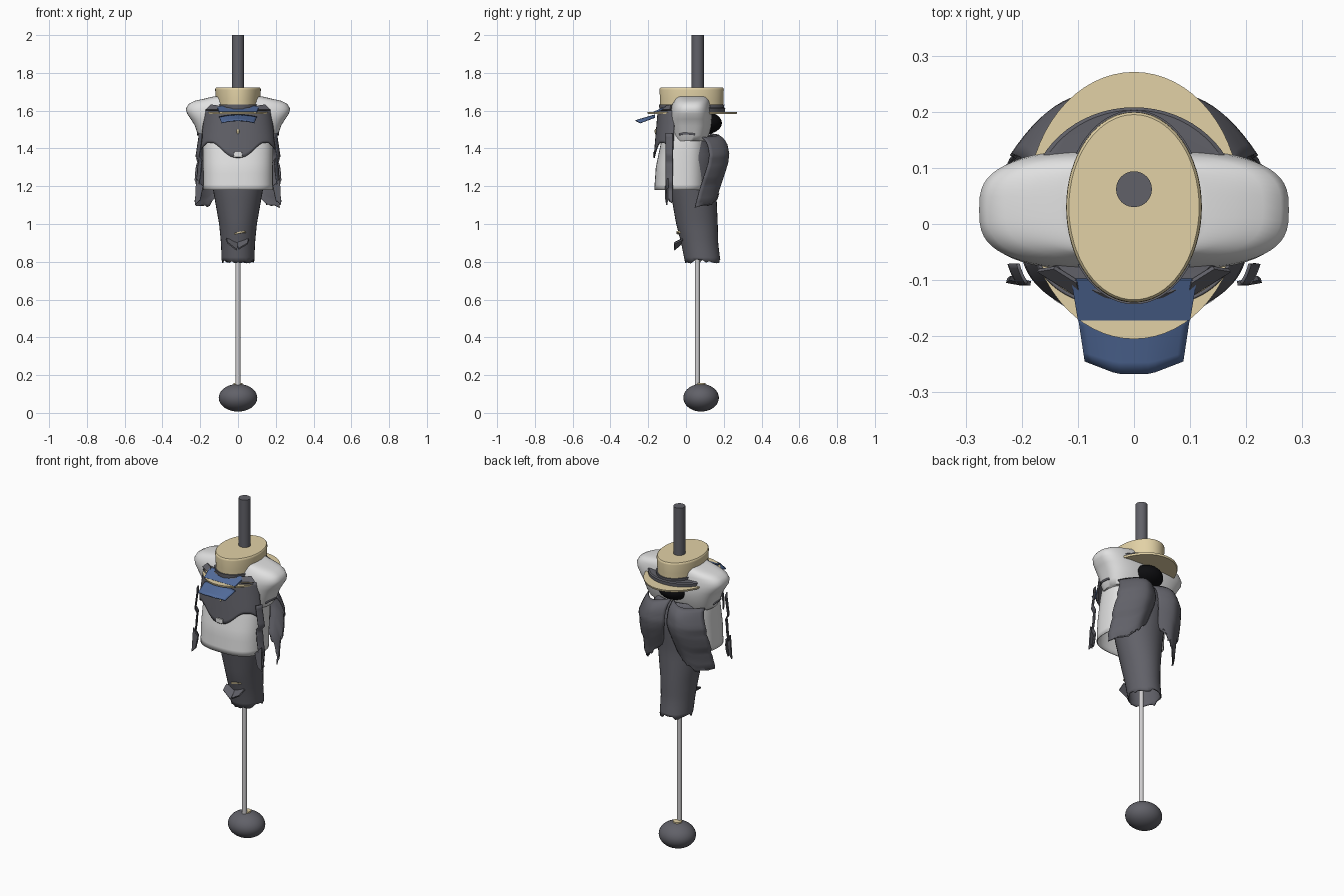
import bpy, bmesh, math, random
from math import sin, cos, pi, radians

random.seed(4)
cube = bpy.data.objects.get("Cube")
if cube:
    bpy.data.objects.remove(cube, do_unlink=True)


def material(name, rgb):
    m = bpy.data.materials.new(name)
    m.use_nodes = True
    m.diffuse_color = (*rgb, 1)
    m.node_tree.nodes["Principled BSDF"].inputs["Base Color"].default_value = (*rgb, 1)
    return m


DARK = material("charcoal cloth", (0.12, 0.12, 0.14))
WHITE = material("white cloth", (0.75, 0.75, 0.75))
TAN = material("straw tan", (0.76, 0.64, 0.38))
BLUE = material("visor blue", (0.085, 0.15, 0.33))
STEEL = material("light grey metal", (0.63, 0.62, 0.63))
BLACK = material("black", (0.004, 0.004, 0.005))


def finish(name, bm, mat, thick=0, angle=40):
    bmesh.ops.recalc_face_normals(bm, faces=bm.faces)
    me = bpy.data.meshes.new(name)
    bm.to_mesh(me)
    bm.free()
    me.materials.append(mat)
    ob = bpy.data.objects.new(name, me)
    bpy.context.collection.objects.link(ob)
    if thick:
        mod = ob.modifiers.new("thickness", 'SOLIDIFY')
        mod.thickness = thick
    if angle:
        bpy.ops.object.select_all(action='DESELECT')
        bpy.context.view_layer.objects.active = ob
        ob.select_set(True)
        bpy.ops.object.shade_smooth_by_angle(angle=radians(angle))
    return ob


def blend(rows, z):
    """Interpolate rows sorted by their first value."""
    if z <= rows[0][0]:
        return rows[0][1:]
    for a, b in zip(rows, rows[1:]):
        if z <= b[0]:
            t = (z - a[0]) / (b[0] - a[0])
            return [p + (q - p) * t for p, q in zip(a[1:], b[1:])]
    return rows[-1][1:]


def oval(a, rx, ry, cy, power=2):
    """Point on a superellipse; angle zero faces the front."""
    s, c = sin(a), -cos(a)
    e = 2 / power
    return (math.copysign(abs(s) ** e, s) * rx,
            cy + math.copysign(abs(c) ** e, c) * ry)


def loft(name, rows, mat, power=2, n=48, angle=40):
    """Closed rings of (z, centre y, x radius, y radius)."""
    bm = bmesh.new()
    rings = []
    for z, cy, rx, ry in rows:
        rings.append([bm.verts.new((*oval(2 * pi * i / n, rx, ry, cy, power), z)) for i in range(n)])
    for a, b in zip(rings, rings[1:]):
        for i in range(n):
            j = (i + 1) % n
            bm.faces.new((a[i], a[j], b[j], b[i]))
    bm.faces.new(rings[0])
    bm.faces.new(rings[-1])
    return finish(name, bm, mat, angle=angle)


def sheet(name, func, nu, nv, mat, torn=0.0, wrap=False):
    """Cloth patch from func(u, v, tear) with an optional ragged hem."""
    bm = bmesh.new()
    tears = [random.uniform(0, 1) * torn for i in range(nu)]
    tears.append(tears[0])
    grid = [[bm.verts.new(func(i / nu, k / nv, tears[i])) for i in range(nu + 1)]
            for k in range(nv + 1)]
    for a, b in zip(grid, grid[1:]):
        for i in range(nu):
            bm.faces.new((a[i], a[i + 1], b[i + 1], b[i]))
    if wrap:
        bmesh.ops.remove_doubles(bm, verts=bm.verts, dist=0.0001)
    return finish(name, bm, mat, 0.006, 50)


def ellipsoid(name, loc, size, mat):
    bm = bmesh.new()
    bmesh.ops.create_uvsphere(bm, u_segments=32, v_segments=20, radius=1)
    bmesh.ops.scale(bm, vec=size, verts=bm.verts)
    bmesh.ops.translate(bm, vec=loc, verts=bm.verts)
    return finish(name, bm, mat)


def plate(name, points, mat, thick=0.008):
    """One polygon given thickness, with flat shading."""
    bm = bmesh.new()
    bm.faces.new([bm.verts.new(p) for p in points])
    return finish(name, bm, mat, thick, angle=0)


# Weighted foot, rod and top post
ellipsoid("foot_ball", (0, 0.08, 0.08), (0.102, 0.094, 0.073), DARK)
loft("foot_button", [(0.14, 0.08, 0.024, 0.024), (0.158, 0.08, 0.024, 0.024)], TAN, n=16)
loft("rod", [(0.14, 0.06, 0.013, 0.013), (1.2, 0.06, 0.013, 0.013)], STEEL, n=16)
loft("top_post", [(1.6, 0.062, 0.032, 0.032), (2.0, 0.062, 0.032, 0.032)], DARK, n=24)

# Tapering lower body with a ragged hem
TRUNK = [(0.79, 0.09, 0.086, 0.094), (0.9, 0.072, 0.09, 0.098), (1.0, 0.058, 0.1, 0.11),
         (1.18, 0.038, 0.132, 0.122), (1.35, 0.035, 0.165, 0.135), (1.47, 0.025, 0.165, 0.115)]


def trunk(u, v, tear):
    z = 1.47 - 0.68 * v + (tear if v == 1 else 0)
    cy, rx, ry = blend(TRUNK, z)
    return (*oval(2 * pi * u, rx, ry, cy), z)


sheet("lower_body", trunk, 32, 20, DARK, torn=0.025, wrap=True)

# White tunic and rounded shoulders
TUNIC = [(1.18, -0.03, 0.185, 0.138), (1.3, -0.025, 0.185, 0.135),
         (1.42, -0.01, 0.185, 0.125), (1.58, 0.01, 0.17, 0.11)]


def tunic(u, v, tear):
    z = 1.58 - 0.4 * v
    cy, rx, ry = blend(TUNIC, z)
    return (*oval(2 * pi * u, rx, ry, cy, 2.6), z)


sheet("tunic", tunic, 56, 14, WHITE, wrap=True)
loft("shoulders", [(1.44, 0.02, 0.195, 0.09), (1.47, 0.022, 0.212, 0.1), (1.52, 0.025, 0.228, 0.11),
                   (1.555, 0.025, 0.25, 0.112), (1.585, 0.025, 0.27, 0.11), (1.61, 0.025, 0.276, 0.106),
                   (1.635, 0.027, 0.262, 0.1), (1.652, 0.03, 0.23, 0.093), (1.663, 0.03, 0.18, 0.088),
                   (1.675, 0.03, 0.13, 0.083)], WHITE, power=3, n=64, angle=60)

# Dark vest whose hem swoops down in the middle and at the sides
VEST = [(1.34, -0.022, 0.205, 0.15), (1.45, -0.018, 0.202, 0.145), (1.6, -0.015, 0.182, 0.135)]


def vest(u, v, tear):
    side = abs(2 * u - 1)
    hem = 1.35 + 0.04 * (1 - cos(pi * min(1, side * 1.9))) - 0.12 * max(0, side - 0.7)
    z = 1.6 - (1.6 - hem) * v
    cy, rx, ry = blend(VEST, z)
    return (*oval((2 * u - 1) * 1.3, rx, ry, cy, 2.4), z)


sheet("vest", vest, 36, 12, DARK)
loft("vest_clasp", [(1.355, -0.17, 0.024, 0.006), (1.38, -0.17, 0.02, 0.006)], WHITE, power=4, n=16)
ellipsoid("vest_button", (0, -0.161, 1.49), (0.007, 0.005, 0.014), TAN)

# Ragged coat strips and bulging back panels on both sides
BACK = [(1.08, 0.152), (1.18, 0.178), (1.26, 0.205), (1.32, 0.224), (1.37, 0.231),
        (1.42, 0.221), (1.45, 0.205), (1.48, 0.165)]
for side, s in (("left", 1), ("right", -1)):
    def strip(u, v, tear):
        z = 1.48 - 0.37 * v + (tear if v == 1 else 0)
        flare = 0.016 * (int(v * 16) % 6) / 5
        x, y = oval(1.09 + 0.26 * u, 0.214 + flare, 0.148, -0.03, 2.4)
        return (s * x, y, z)

    def back_panel(u, v, tear):
        z = 1.48 - 0.02 * u - (0.27 + 0.11 * min(1, u * 1.5)) * v + (tear if v == 1 else 0)
        inner = 0.006 + 0.06 * max(0, v - 0.45)
        outer = 0.185 + 0.035 * min(1, v / 0.4) + 0.01 * (int(v * 16) % 5) / 4
        x = inner + (outer - inner) * u
        y = blend(BACK, z)[0] - 0.04 * (1 - min(1, u / 0.45)) ** 2 - 0.105 * max(0, (u - 0.35) / 0.65) ** 2
        return (s * x, y, z)

    def sleeve_edge(u, v, tear):
        x, y = oval(1.2 + 0.5 * u, 0.217, 0.11, 0.02, 3)
        return (s * x, y, 1.478 - 0.01 * v + 0.006 * sin(pi * u))

    sheet(side + "_coat_strip", strip, 5, 18, DARK, torn=0.03)
    sheet(side + "_back_panel", back_panel, 16, 20, DARK, torn=0.025)
    sheet(side + "_sleeve_edge", sleeve_edge, 10, 1, DARK)
    # Pointed scraps hanging from the coat hem
    plate(side + "_coat_scrap", [(s * 0.185, -0.11, 1.2), (s * 0.222, -0.1, 1.24),
                                 (s * 0.228, -0.105, 1.1), (s * 0.2, -0.11, 1.13)], DARK)
    # Collar points
    plate(side + "_collar_point", [(s * 0.09, -0.13, 1.6), (s * 0.17, -0.08, 1.6),
                                   (s * 0.14, -0.075, 1.628), (s * 0.1, -0.1, 1.622)], DARK)

# Little torn flaps low on the front
for x, tilt in ((-0.03, 0.02), (0.025, -0.015)):
    plate("front_flap", [(x - 0.03, -0.02, 0.915 + tilt / 2), (x + 0.03, -0.02, 0.915 - tilt / 2),
                         (x + 0.025, -0.065, 0.885 - tilt), (x - 0.025, -0.06, 0.885 + tilt)], DARK)
plate("front_trim", [(-0.03, -0.02, 0.94), (0.045, -0.02, 0.95),
                     (0.035, -0.05, 0.957), (-0.01, -0.05, 0.947)], TAN)

# Dark head hollow beneath the hat
ellipsoid("head_hollow", (0, 0.09, 1.535), (0.095, 0.1, 0.062), BLACK)

# Flat hat with brim, dark under-collar, band and crown
loft("hat_brim", [(1.583, 0.033, 0.187, 0.235), (1.594, 0.033, 0.19, 0.238)], TAN, n=64)
loft("dark_collar", [(1.592, 0.035, 0.185, 0.172), (1.612, 0.035, 0.188, 0.173), (1.618, 0.035, 0.18, 0.168)],
     DARK, n=64)
loft("hat_band", [(1.6, 0.03, 0.122, 0.17), (1.632, 0.03, 0.124, 0.173)], DARK, n=64)
loft("hat_crown", [(1.63, 0.03, 0.116, 0.167), (1.66, 0.03, 0.117, 0.168), (1.71, 0.03, 0.121, 0.17),
                   (1.718, 0.03, 0.12, 0.169), (1.722, 0.03, 0.116, 0.165)], TAN, n=64)

# Blue visor: a sloping part behind the brim edge and an arched flap in front of it
plate("visor_top", [(-0.112, -0.1, 1.625), (0.112, -0.1, 1.625), (0.1, -0.172, 1.595), (-0.1, -0.172, 1.595)],
      BLUE, 0.009)


def visor_flap(u, v, tear):
    t = 2 * u - 1
    corner = 0.022 * max(0, (abs(t) - 0.35) / 0.65)
    return (t * (0.1 - 0.012 * v), -0.165 - v * (0.102 - corner), 1.58 - 0.03 * v - 0.012 * t * t)


sheet("visor_flap", visor_flap, 14, 5, BLUE)
